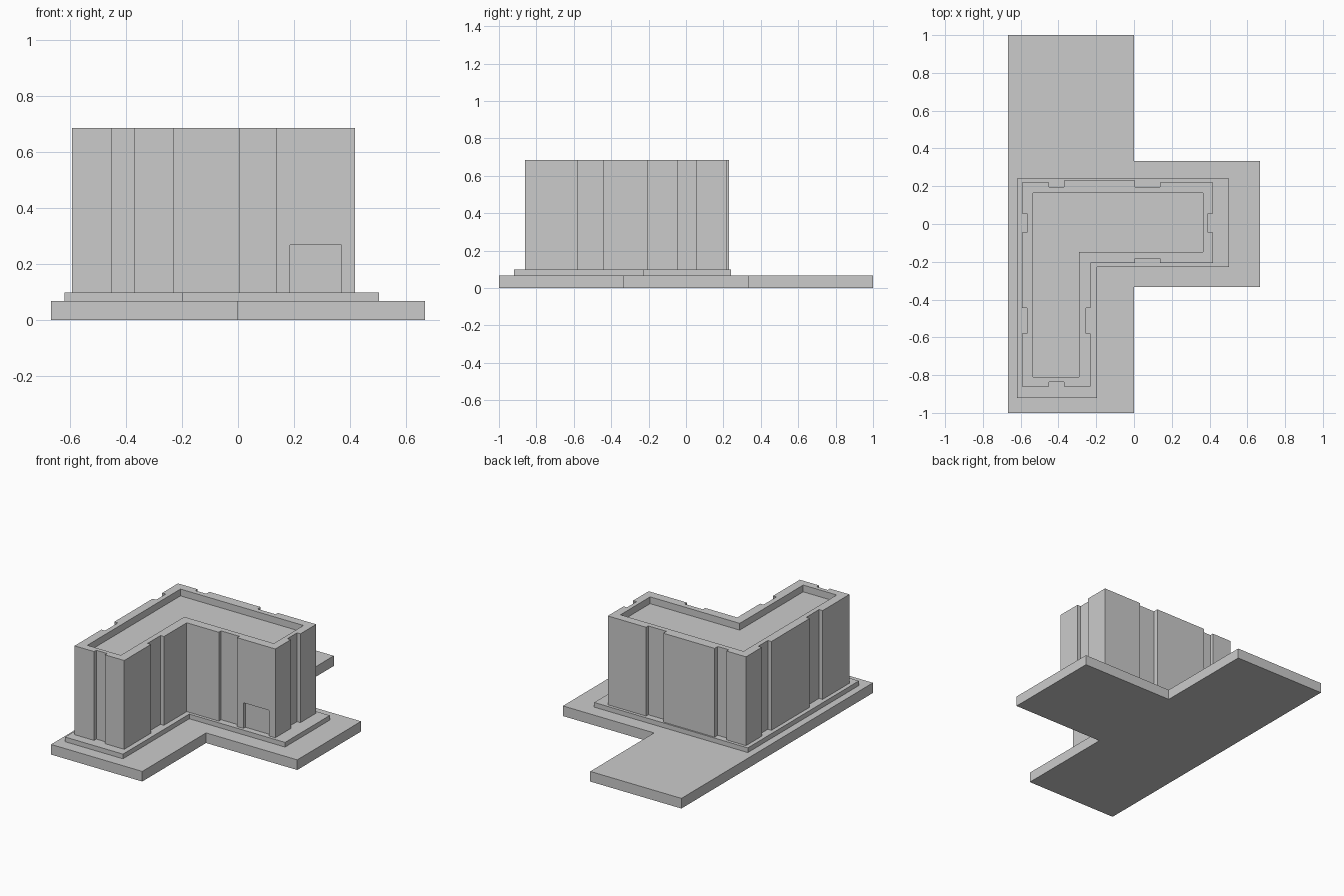
import bpy, bmesh

if "Cube" in bpy.data.objects:
    bpy.data.objects.remove(bpy.data.objects["Cube"])


def prism(name, outline, z0, z1):
    """Extrude a flat outline from z0 to z1."""
    bm = bmesh.new()
    face = bm.faces.new([bm.verts.new((x, y, z0)) for x, y in outline])
    ext = bmesh.ops.extrude_face_region(bm, geom=[face])
    for v in ext["geom"]:
        if isinstance(v, bmesh.types.BMVert):
            v.co.z = z1
    bmesh.ops.recalc_face_normals(bm, faces=bm.faces)
    mesh = bpy.data.meshes.new(name)
    bm.to_mesh(mesh)
    bm.free()
    obj = bpy.data.objects.new(name, mesh)
    bpy.context.collection.objects.link(obj)
    return obj


def l_shape(x0, x1, y0, y1, xi, yi):
    return [(x0, y0), (xi, y0), (xi, yi), (x1, yi), (x1, y1), (x0, y1)]


def rect(x0, x1, y0, y1):
    return [(x0, y0), (x1, y0), (x1, y1), (x0, y1)]


def cut(target, outline, z0, z1):
    """Subtract a prism, then discard the cutter."""
    cutter = prism("cutter", outline, z0, z1)
    cutter.hide_render = True
    mod = target.modifiers.new("cut", "BOOLEAN")
    mod.operation = "DIFFERENCE"
    mod.solver = "EXACT"
    mod.object = cutter
    bpy.context.view_layer.objects.active = target
    bpy.ops.object.modifier_apply(modifier=mod.name)
    bpy.data.objects.remove(cutter)


BASE, FLOOR, TOP = 0.067, 0.098, 0.685

# T-shaped ground slab
T, W = 2 / 3, 1 / 3
prism("ground_slab", [(-T, -1), (0, -1), (0, -W), (T, -W),
                      (T, W), (0, W), (0, 1), (-T, 1)], 0, BASE)

# L-shaped plinth
prism("plinth", l_shape(-0.62, 0.503, -0.92, 0.24, -0.197, -0.227), BASE, FLOOR)

# Building body, with the rear middle bay standing slightly proud
walls = l_shape(-0.593, 0.418, -0.86, 0.22, -0.23, -0.207)
walls[5:5] = [(0.06, 0.22), (0.06, 0.23), (-0.41, 0.23), (-0.41, 0.22)]
body = prism("building", walls, FLOOR, TOP)

# Full-height vertical recesses in the walls
recesses = [
    (-0.45, -0.37, 0.197, 0.3), (0.005, 0.138, 0.197, 0.3),          # back
    (-0.45, -0.37, -0.95, -0.837), (0.005, 0.138, -0.3, -0.183),     # front
    (-0.7, -0.567, -0.045, 0.055), (-0.7, -0.567, -0.58, -0.445),    # left
    (0.393, 0.5, -0.045, 0.055), (-0.255, -0.15, -0.58, -0.445),     # right
]
for r in recesses:
    cut(body, rect(*r), FLOOR - 0.1, TOP + 0.1)

# Doorway recess
cut(body, rect(0.185, 0.37, -0.3, -0.187), FLOOR - 0.1, 0.267)

# Sunken roof behind the parapet
cut(body, l_shape(-0.535, 0.365, -0.81, 0.163, -0.29, -0.147), TOP - 0.045, TOP + 0.1)
